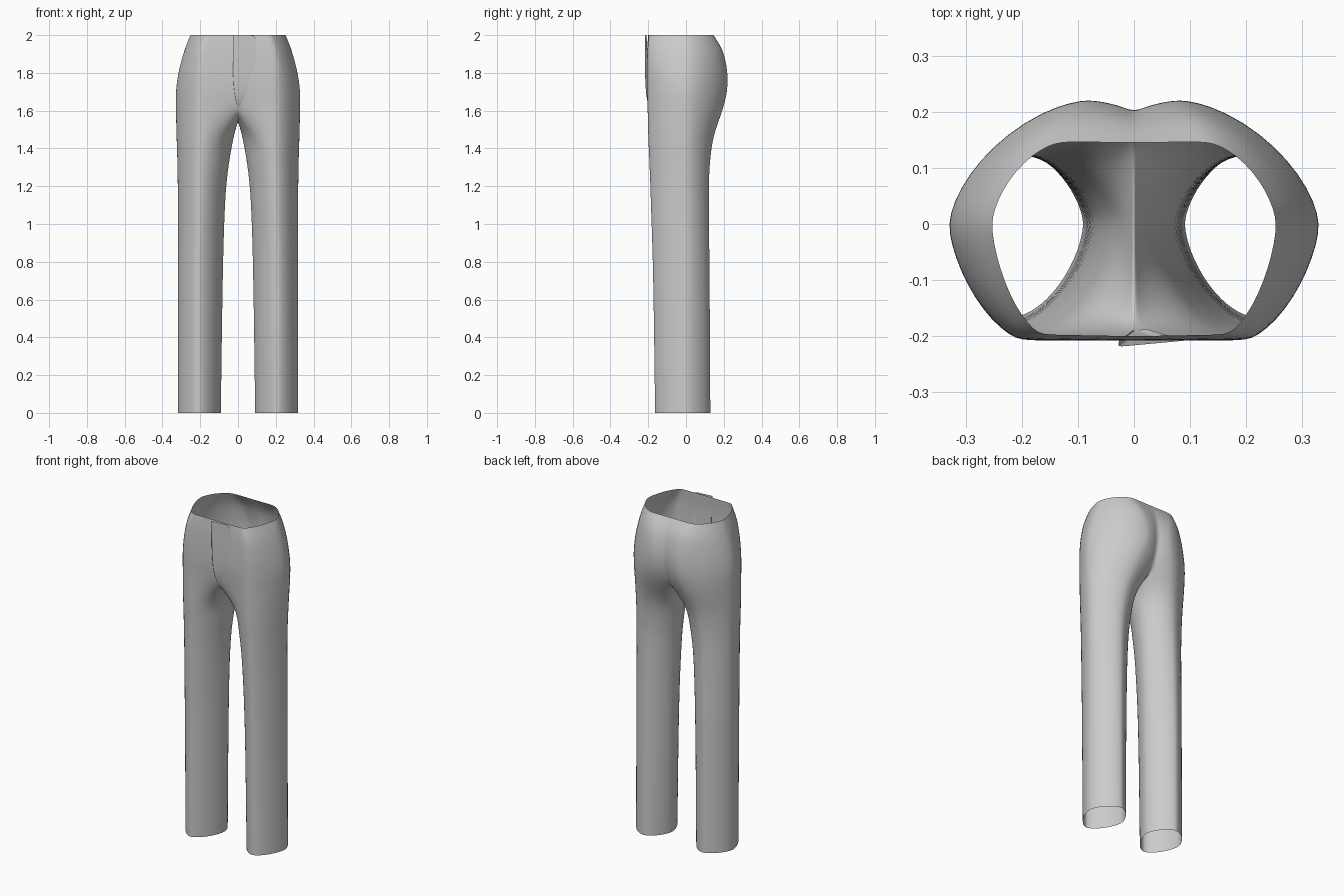
import bpy, bmesh
from math import sin, cos, pi
from mathutils import Vector

if "Cube" in bpy.data.objects:
    bpy.data.objects.remove(bpy.data.objects["Cube"])

# Leg rings: z, inner x, front crease x, back crease x, side x, front y, back y, roundness
LEG = [(0.00, .090, .210, .200, .320, -.165, .130, 1.60),
       (0.70, .080, .210, .200, .320, -.175, .126, 1.60),
       (1.10, .068, .205, .195, .320, -.187, .122, 1.65),
       (1.30, .050, .203, .185, .322, -.194, .126, 1.75),
       (1.46, .022, .200, .165, .327, -.201, .147, 1.95)]
# Hip rings: z, centre front y, front crease x, front y, side x, back crest x, back y, centre back y
HIP = [(1.62, -.190, .200, -.205, .331, .120, .199, .165),
       (1.72, -.205, .200, -.207, .329, .095, .219, .195),
       (1.82, -.208, .200, -.207, .313, .090, .217, .200),
       (1.92, -.206, .190, -.204, .285, .105, .193, .183),
       (2.00, -.200, .163, -.197, .254, .130, .146, .145)]
NF, NS, NI, STEPS = 5, 6, 8, 4
OUTER = 2 * NF + 2 * NS + 1          # columns from centre front round to centre back


def quarter(cx, rx, ry, p, a0, a1, n):
    """Superellipse arc points, angle 0 on the x axis."""
    out = []
    for i in range(n):
        a = a0 + (a1 - a0) * i / n
        out.append((cx + rx * abs(cos(a)) ** (2 / p), ry * abs(sin(a)) ** (2 / p)))
    return out


def leg_ring(z, ix, cx, kx, sx, fy, by, p):
    q, h = pi / 4, pi / 2
    pts = quarter(cx, ix - cx, fy, p, q, h, NF)
    pts += quarter(cx, sx - cx, fy, 1.6, h, 0, NS)
    pts += quarter(kx, sx - kx, by, 1.6, 0, h, NS)
    pts += quarter(kx, ix - kx, by, p, h, q, NF)
    pts += quarter(kx, ix - kx, by, p, q, 0, NI // 2)
    pts += quarter(cx, ix - cx, fy, p, 0, q, NI // 2)
    return [Vector((x, y, z)) for x, y in pts]


def hip_ring(z, cf, cx, fy, sx, kx, by, cb):
    h = pi / 2
    pts = [(cx * i / NF, cf + (fy - cf) * i / NF) for i in range(NF)]
    pts += quarter(cx, sx - cx, fy, 1.55, h, 0, NS)
    pts += quarter(kx, sx - kx, by, 1.6, 0, h, NS)
    pts += [(kx * (1 - i / NF), by - (by - cb) * (i / NF) ** 2) for i in range(NF + 1)]
    return [Vector((x, y, z)) for x, y in pts]


def spline(keys):
    """Catmull-Rom curve through the key points."""
    k = [keys[0]] + keys + [keys[-1]]
    out = []
    for i in range(1, len(k) - 2):
        a, b, c, d = k[i - 1:i + 3]
        for s in range(STEPS):
            t = s / STEPS
            out.append(.5 * (2 * b + (c - a) * t + (2 * a - 5 * b + 4 * c - d) * t * t
                             + (3 * b - a - 3 * c + d) * t ** 3))
    return out + [keys[-1].copy()]


def finish(bm, name, mirror):
    bmesh.ops.recalc_face_normals(bm, faces=bm.faces)
    me = bpy.data.meshes.new(name)
    bm.to_mesh(me)
    bm.free()
    ob = bpy.data.objects.new(name, me)
    bpy.context.collection.objects.link(ob)
    for f in me.polygons:
        f.use_smooth = True
    if mirror:
        m = ob.modifiers.new("Mirror", 'MIRROR')
        m.use_clip = True
        m.merge_threshold = .0005
    ob.modifiers.new("Subdivision", 'SUBSURF').levels = 1
    ob.modifiers["Subdivision"].render_levels = 1
    return ob


# Trousers: one leg and half the seat, mirrored
legs = [leg_ring(*r) for r in LEG]
hips = [hip_ring(*r) for r in HIP]
cf, cb = HIP[0][1], HIP[0][7]
crotch = []                           # crotch seam, from back to front under the body
for i in range(1, NI):
    a = pi * i / NI
    crotch.append(Vector((0, (cf + cb) / 2 + (cb - cf) / 2 * cos(a), 1.62 - .08 * sin(a))))
seam_row = len(LEG) * STEPS
bm = bmesh.new()
cols = []
for c in range(OUTER + NI - 1):
    keys = [r[c] for r in legs]
    if c < OUTER:
        keys += [r[c] for r in hips]
    else:
        keys.append(crotch[c - OUTER])
    line = spline(keys)
    for r, p in enumerate(line):
        p.x = max(0, p.x)
        if c in (0, OUTER - 1) and r >= seam_row:
            p.x = 0
    cols.append([bm.verts.new(p) for p in line])
for c in range(len(cols)):
    a, b = cols[c], cols[(c + 1) % len(cols)]
    for r in range(min(len(a), len(b), seam_row + 1 if c >= OUTER - 1 else 999) - 1):
        bm.faces.new((a[r], b[r], b[r + 1], a[r + 1]))
finish(bm, "trousers", True)

# Fly flap: overlapping panel on the front, curving in to the crotch seam
bm = bmesh.new()
rows = []
for z, left, right, y in [(2.0, -.03, .10, -.219), (1.9, -.03, .10, -.219), (1.8, -.029, .095, -.218),
                          (1.72, -.025, .08, -.215), (1.66, -.015, .05, -.209), (1.62, -.002, .02, -.197)]:
    back = y + .012
    pts = [(left + .004, back), (left, y)]
    pts += [(left + (right - left) * t, y + (back - y) * t) for t in (.1, .4, .7, 1)]
    rows.append([bm.verts.new((px, py, z)) for px, py in pts])
for a, b in zip(rows, rows[1:]):
    for i in range(len(a) - 1):
        bm.faces.new((a[i], a[i + 1], b[i + 1], b[i]))
finish(bm, "fly_flap", False)
